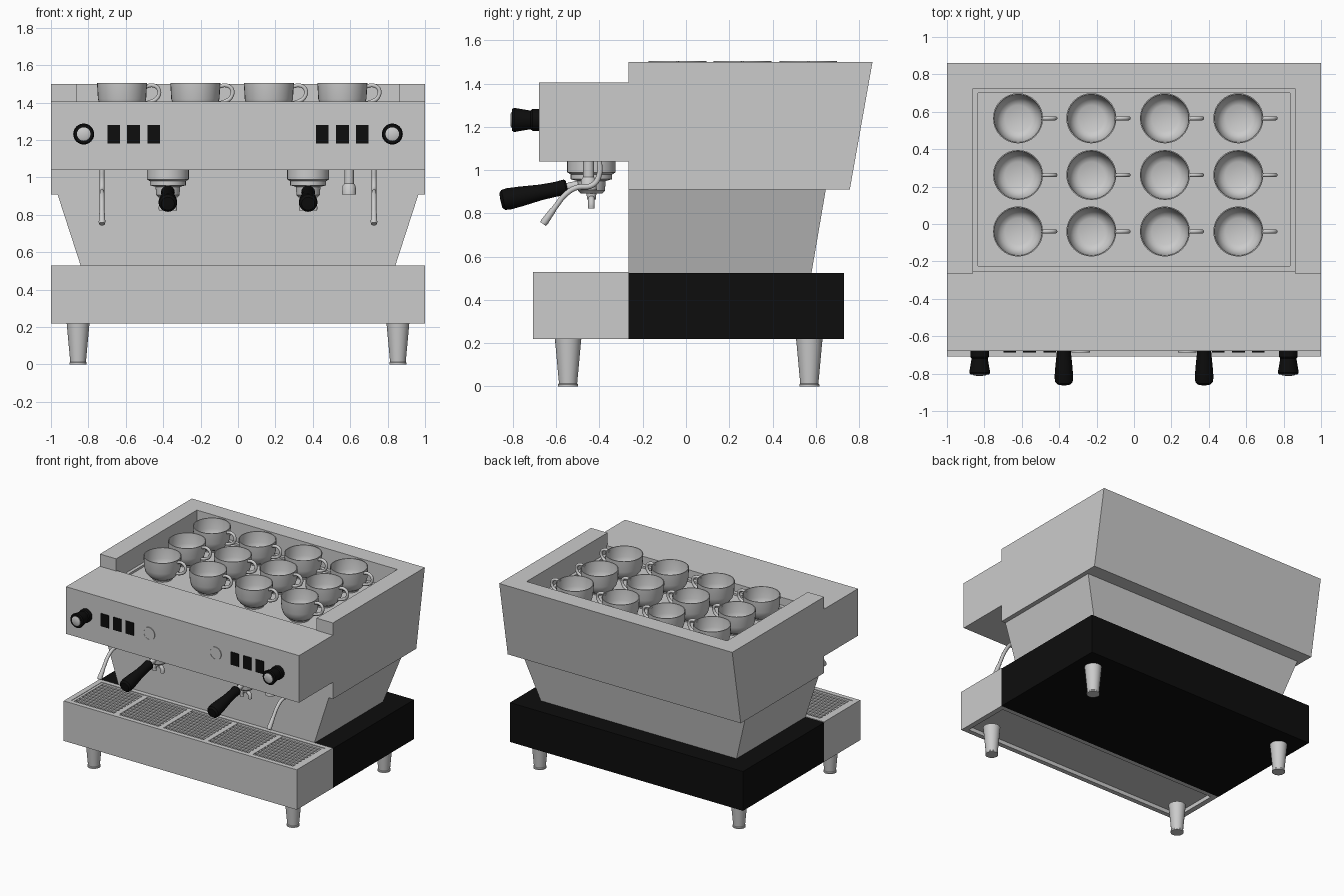
import bpy, bmesh
from math import radians, pi, cos, sin
from mathutils import Vector

if "Cube" in bpy.data.objects:
    bpy.data.objects.remove(bpy.data.objects["Cube"])

black = bpy.data.materials.new("black")
black.diffuse_color = (0.004, 0.004, 0.004, 1)
black.use_nodes = True
black.node_tree.nodes["Principled BSDF"].inputs["Base Color"].default_value = black.diffuse_color


def finish(name, bm, mat=None, smooth=False):
    bmesh.ops.recalc_face_normals(bm, faces=bm.faces)
    me = bpy.data.meshes.new(name)
    bm.to_mesh(me)
    bm.free()
    if smooth:
        me.shade_smooth()
        me.set_sharp_from_angle(angle=radians(35))
    if mat:
        me.materials.append(mat)
    ob = bpy.data.objects.new(name, me)
    bpy.context.collection.objects.link(ob)
    return ob


def add_box(bm, x, y, z):
    vs = bmesh.ops.create_cube(bm, size=1)["verts"]
    for v in vs:
        v.co = [(a[0] + a[1]) / 2 + c * (a[1] - a[0]) for a, c in zip((x, y, z), v.co)]


def box(name, x, y, z, mat=None):
    bm = bmesh.new()
    add_box(bm, x, y, z)
    return finish(name, bm, mat)


def frustum(name, low, high):
    """Block between two rectangles, each (half width, y0, y1, z)."""
    bm = bmesh.new()
    rings = [[bm.verts.new(p) for p in ((-w, a, z), (w, a, z), (w, b, z), (-w, b, z))]
             for w, a, b, z in (low, high)]
    for r in rings:
        bm.faces.new(r)
    for i in range(4):
        j = (i + 1) % 4
        bm.faces.new((rings[0][i], rings[0][j], rings[1][j], rings[1][i]))
    return finish(name, bm)


def lathe(name, profile, loc=(0, 0, 0), axis=(0, 0, 1), mat=None, segs=32):
    """Revolve (radius, height) points and aim the result along axis."""
    bm = bmesh.new()
    vs = [bm.verts.new((r, 0, h)) for r, h in profile]
    es = [bm.edges.new(p) for p in zip(vs, vs[1:])]
    bmesh.ops.spin(bm, geom=vs + es, axis=(0, 0, 1), cent=(0, 0, 0),
                   angle=2 * pi, steps=segs)
    bmesh.ops.remove_doubles(bm, verts=bm.verts, dist=1e-5)
    rot = Vector(axis).to_track_quat('Z', 'Y').to_matrix().to_4x4()
    bm.transform(rot)
    bmesh.ops.translate(bm, verts=bm.verts, vec=loc)
    return finish(name, bm, mat, True)


def tube(name, pts, r):
    """Smooth pipe through the points."""
    cu = bpy.data.curves.new(name, 'CURVE')
    cu.dimensions = '3D'
    cu.bevel_depth, cu.bevel_resolution, cu.resolution_u = r, 3, 6
    cu.use_fill_caps = True
    sp = cu.splines.new('BEZIER')
    sp.bezier_points.add(len(pts) - 1)
    for bp, p in zip(sp.bezier_points, pts):
        bp.co = p
        bp.handle_left_type = bp.handle_right_type = 'AUTO'
    ob = bpy.data.objects.new(name, cu)
    bpy.context.collection.objects.link(ob)
    bpy.ops.object.select_all(action='DESELECT')
    bpy.context.view_layer.objects.active = ob
    ob.select_set(True)
    bpy.ops.object.convert(target='MESH')
    ob = bpy.context.object
    ob.data.shade_smooth()
    return ob


def cut(ob, cutter):
    m = ob.modifiers.new("cut", 'BOOLEAN')
    m.operation, m.solver, m.object = 'DIFFERENCE', 'EXACT', cutter
    bpy.ops.object.select_all(action='DESELECT')
    bpy.context.view_layer.objects.active = ob
    ob.select_set(True)
    bpy.ops.object.modifier_apply(modifier=m.name)
    bpy.data.objects.remove(cutter)


# Body: rear base, tapered column, upper housing with cup recess, front head
box("rear_base", (-1, 1), (-.265, .73), (.22, .525), black)
frustum("column", (.84, -.265, .58, .525), (.965, -.265, .646, .91))
housing = frustum("upper_housing", (1, -.265, .757, .91), (1, -.265, .862, 1.5))
cut(housing, box("cutter", (-.86, .86), (-.4, .725), (1.405, 1.7)))
cut(housing, box("cutter", (-.86, .86), (-.255, .725), (1.345, 1.7)))
cut(housing, box("cutter", (-.835, .835), (-.225, .70), (1.33, 1.7)))
box("front_head", (-1, 1), (-.68, -.265), (1.04, 1.405))

# Drip tray: open shell with a recessed floor
tray = box("drip_tray", (-1, 1), (-.708, -.265), (.22, .53))
cut(tray, box("cutter", (-.96, .96), (-.672, -.30), (.47, .7)))
cut(tray, box("cutter", (-.96, .96), (-.672, -.30), (.1, .25)))

# Drip grille: five panels of bars
bm = bmesh.new()
for p in range(5):
    x0 = -.96 + p * .384
    for e in (x0, x0 + .364):
        add_box(bm, (e, e + .02), (-.672, -.30), (.505, .527))
    for i in range(10):
        y = -.672 + i * .0392
        add_box(bm, (x0 + .02, x0 + .364), (y, y + .0192), (.507, .525))
finish("drip_grille", bm)

# Legs
for x in (-.855, .855):
    for y in (-.545, .57):
        lathe("leg", [(0, 0), (.046, 0), (.046, .01), (.042, .014), (.061, .22), (0, .22)],
              (x, y, 0))

# Cups with handles, three rows of four
cup_profile = [(0, .004), (.06, .004), (.063, 0), (.072, 0), (.074, .012), (.098, .028),
               (.119, .055), (.129, .09), (.134, .175), (.128, .175), (.123, .095),
               (.112, .06), (.095, .036), (.07, .024), (0, .022)]
cup = lathe("cup", cup_profile)
ear = tube("cup_handle", [(.125, 0, .155), (.165, 0, .162), (.196, 0, .14),
                          (.19, 0, .098), (.155, 0, .075), (.12, 0, .066)], .011)
for x in (-.62, -.228, .165, .558):
    for y in (-.04, .262, .565):
        for part in (cup, ear):
            ob = part.copy()
            ob.location = (x, y, 1.33)
            bpy.context.collection.objects.link(ob)
for part in (cup, ear):
    bpy.data.objects.remove(part)

FRONT = (0, -1, 0)
for s in (-1, 1):
    # Control panel: knob, buttons, gauge
    lathe("knob", [(0, 0), (.05, 0), (.05, .03), (.043, .038), (.056, .115),
                   (.05, .124), (.036, .124), (0, .122)], (s * .825, -.68, 1.232), FRONT, black)
    lathe("knob_cap", [(0, .11), (.036, .11), (.036, .127), (.028, .131), (0, .132)],
          (s * .825, -.68, 1.232), FRONT)
    for c in (.451, .559, .665):
        box("button", (s * c - .034, s * c + .034), (-.686, -.675), (1.182, 1.28), black)
    lathe("gauge", [(0, 0), (.049, 0), (.049, .006), (.043, .006), (.043, .004), (0, .004)],
          (s * .285, -.68, 1.233), FRONT)

    # Brew group and filter holder
    gx, gy = s * .375, -.437
    lathe("brew_group", [(0, 1.04), (.112, 1.04), (.112, .99), (.096, .98), (.096, .958),
                         (.066, .95), (.062, .905), (.05, .893), (0, .893)], (gx, gy, 0))
    aim = Vector((0, -.305, -.062))
    start = Vector((gx, -.55, .922))
    lathe("holder_neck", [(0, -.1), (.02, -.1), (.018, .02), (0, .02)], start, aim)
    lathe("holder_handle", [(0, 0), (.03, 0), (.037, .008), (.034, .05), (.036, .12), (.046, .22),
                            (.05, .275), (.047, .3), (.035, .312), (0, .314)],
          start, aim, black)
    lathe("spout_stem", [(0, .9), (.024, .9), (.02, .865), (0, .86)], (gx, gy, 0))
    for d in (-1, 1):
        tube("spout", [(gx, gy, .872), (gx + d * .022, gy, .864),
                       (gx + d * .034, gy, .845), (gx + d * .034, gy, .822)], .015)

    # Steam wand with thicker tip
    wx = s * .727
    tube("steam_wand", [(wx, -.40, 1.045), (wx, -.402, .975), (wx, -.43, .932), (wx, -.51, .918),
                        (wx, -.56, .885), (wx, -.60, .835), (wx, -.65, .765)], .013)
    lathe("wand_tip", [(0, 0), (.014, 0), (.018, .07), (.015, .082), (0, .082)],
          (wx, -.613, .818), (0, -.05, -.07))

# Hot water outlet
lathe("water_outlet", [(0, 1.04), (.025, 1.04), (.025, .968), (.035, .955), (.038, .908),
                       (.03, .908), (.026, .94), (0, .94)], (.594, -.45, 0))
